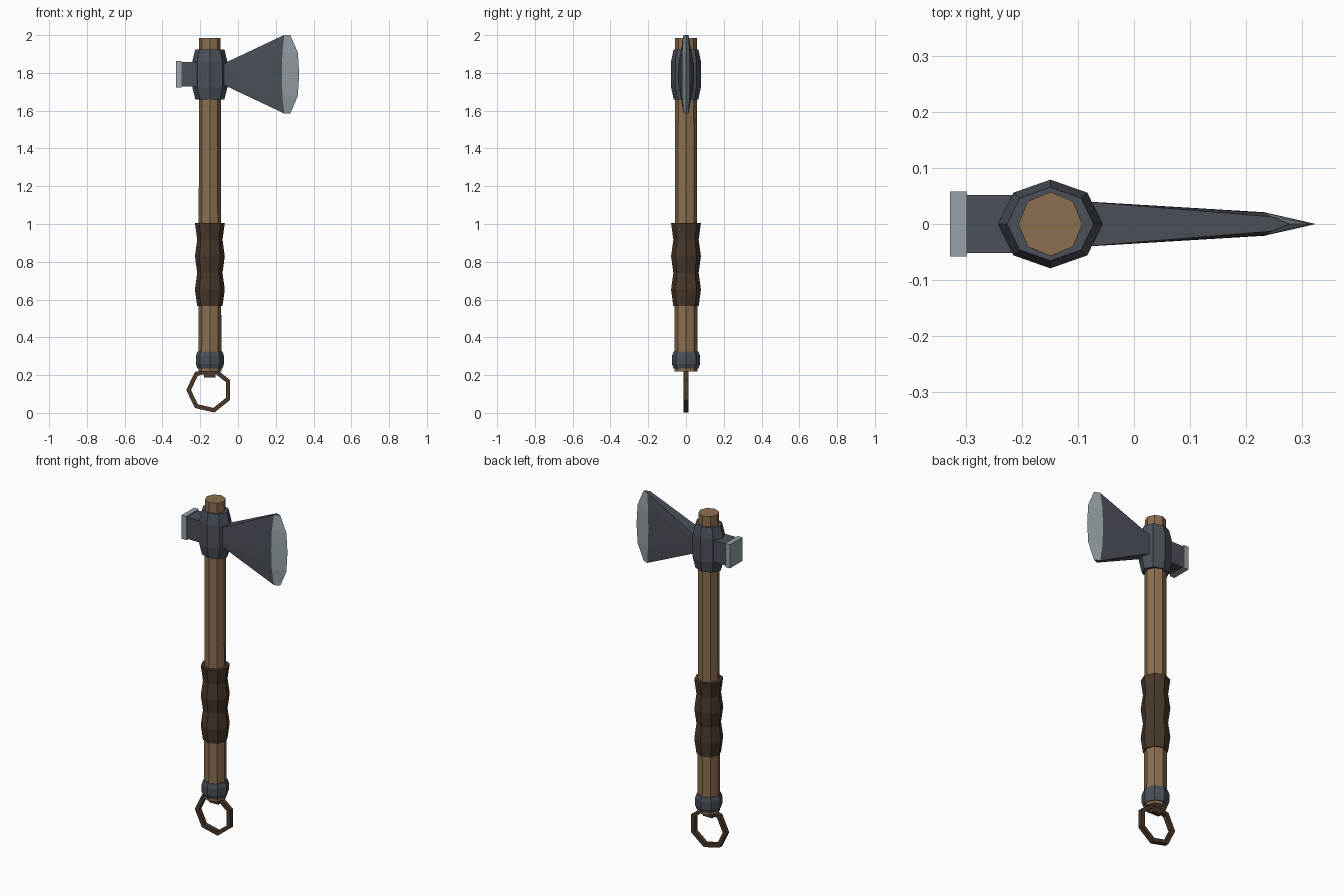
import bpy, bmesh, math

if "Cube" in bpy.data.objects:
    bpy.data.objects.remove(bpy.data.objects["Cube"])

CX = -0.149          # handle axis
HZ = 1.793           # axe head centre height


def material(name, rgb):
    m = bpy.data.materials.new(name)
    m.diffuse_color = (*rgb, 1)
    m.use_nodes = True
    m.node_tree.nodes["Principled BSDF"].inputs["Base Color"].default_value = m.diffuse_color
    return m


WOOD = material("wood", (0.262, 0.16, 0.08))
IRON = material("dark iron", (0.07, 0.081, 0.1))
STEEL = material("bright steel", (0.31, 0.36, 0.385))
LEATHER = material("dark leather", (0.066, 0.04, 0.024))


def make(name, verts, faces, *mats):
    me = bpy.data.meshes.new(name)
    me.from_pydata(verts, [], faces)
    bm = bmesh.new()
    bm.from_mesh(me)
    bmesh.ops.recalc_face_normals(bm, faces=bm.faces)
    bm.to_mesh(me)
    bm.free()
    for m in mats:
        me.materials.append(m)
    ob = bpy.data.objects.new(name, me)
    bpy.context.collection.objects.link(ob)
    return ob


def loft(name, rings, *mats, closed=False):
    """Skin a list of equal-length rings; caps the ends unless closed."""
    n, k = len(rings[0]), len(rings)
    verts = [v for r in rings for v in r]
    faces = [(i * n + j, i * n + (j + 1) % n,
              (i + 1) % k * n + (j + 1) % n, (i + 1) % k * n + j)
             for i in range(k if closed else k - 1) for j in range(n)]
    if not closed:
        faces += [tuple(range(n)), tuple(range((k - 1) * n, k * n))]
    return make(name, verts, faces, *mats)


def octagon_post(name, profile, mat, sy=1.0):
    """Eight-sided turned part from (radius, z) pairs."""
    loft(name, [[(CX + r * math.cos(a * math.pi / 4),
                  r * sy * math.sin(a * math.pi / 4), z) for a in range(8)]
                for r, z in profile], mat)


def box(name, x0, x1, hy, z0, z1, mat):
    loft(name, [[(x, -hy, z0), (x, hy, z0), (x, hy, z1), (x, -hy, z1)]
                for x in (x0, x1)], mat)


# Handle, wavy grip and end collar
octagon_post("handle", [(0.061, 0.22), (0.057, 1.985)], WOOD)
octagon_post("grip", [(0.079 if i % 2 else 0.067, 0.565 + 0.088 * i)
                      for i in range(6)], LEATHER)
octagon_post("end_collar", [(0.066, 0.235), (0.074, 0.258),
                            (0.074, 0.302), (0.066, 0.325)], IRON)

# Head socket
octagon_post("head_socket", [(0.077, 1.66), (0.093, 1.725),
                             (0.093, 1.86), (0.077, 1.925)], IRON, 0.85)

# Hammer poll and its striking face
box("poll", -0.30, -0.17, 0.052, HZ - 0.064, HZ + 0.064, IRON)
box("poll_face", -0.328, -0.298, 0.058, HZ - 0.07, HZ + 0.07, STEEL)

# Blade: rows from bottom to top, each a root / bevel / cutting edge section
rows = []
for t, xb, yb, xe in ((-1, 0.245, 0.013, 0.277), (-0.55, 0.235, 0.02, 0.317),
                      (0, 0.232, 0.021, 0.324),
                      (0.55, 0.235, 0.02, 0.317), (1, 0.245, 0.013, 0.277)):
    zr, ze = HZ + t * 0.045, HZ + t * 0.208
    rows.append([(-0.10, -0.041, zr), (xb, -yb, ze), (xe, 0, ze),
                 (xb, yb, ze), (-0.10, 0.041, zr)])
blade = loft("blade", rows, IRON, STEEL)
for p in blade.data.polygons:       # bright bevel beside the cutting edge
    if len(p.vertices) == 4 and p.center.x > 0.22:
        p.material_index = 1

# Hanging ring (seven sides, square bar) and its lug
ring = []
for i in range(7):
    a = math.pi + i * math.tau / 7
    ring.append([(-0.152 + r * math.cos(a), y, 0.121 + r * math.sin(a))
                 for r, y in ((0.122, -0.013), (0.122, 0.013),
                              (0.097, 0.013), (0.097, -0.013))])
loft("hanging_ring", ring, LEATHER, closed=True)
box("ring_lug", -0.18, -0.12, 0.014, 0.187, 0.235, LEATHER)
